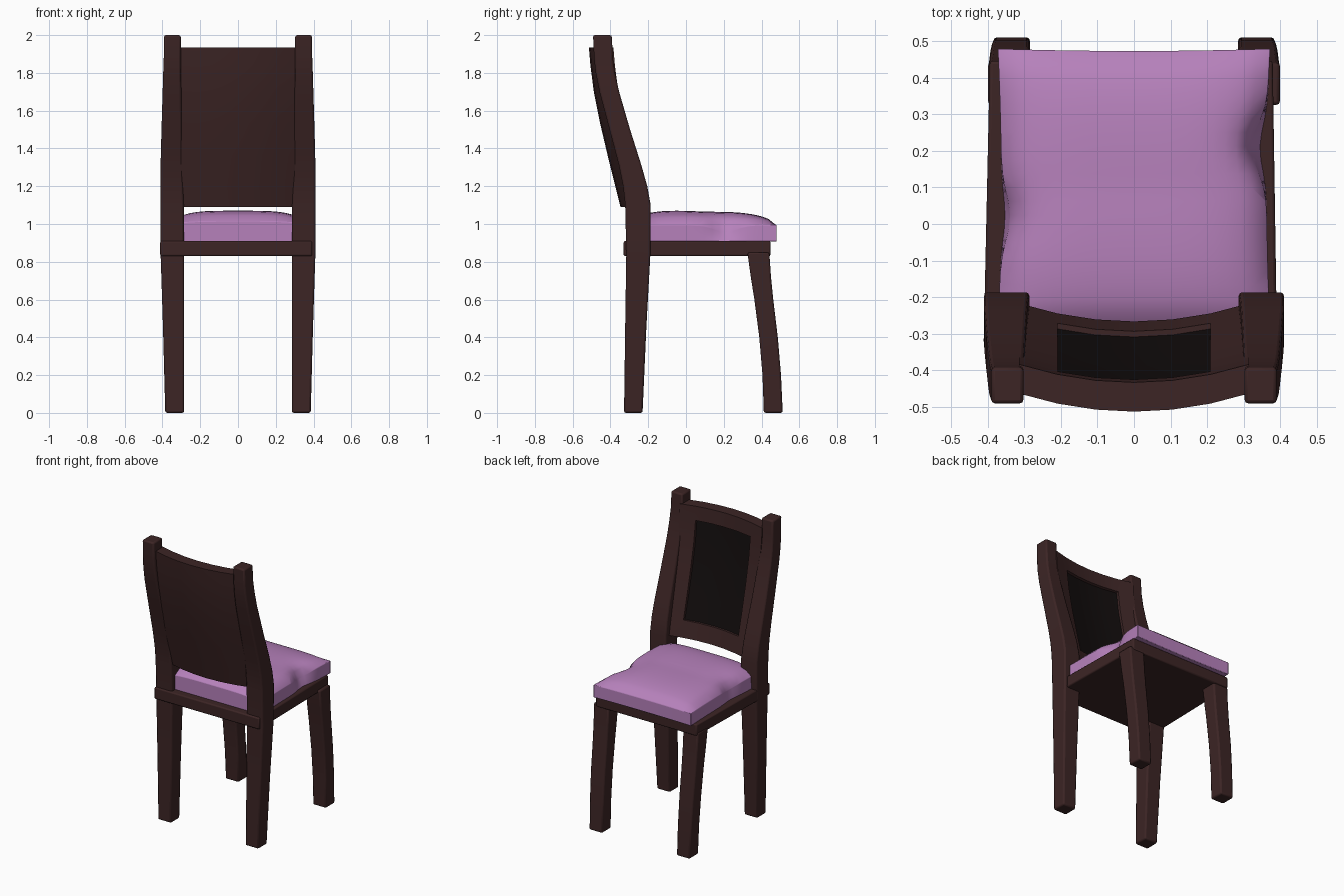
import bpy, bmesh, math

if "Cube" in bpy.data.objects:
    bpy.data.objects.remove(bpy.data.objects["Cube"])


def material(name, rgb):
    m = bpy.data.materials.new(name)
    m.diffuse_color = (*rgb, 1)
    m.use_nodes = True
    m.node_tree.nodes["Principled BSDF"].inputs["Base Color"].default_value = m.diffuse_color
    return m


WOOD = material("dark_wood", (0.045, 0.018, 0.018))
BLACK = material("black_panel", (0.006, 0.004, 0.004))
FABRIC = material("lilac_fabric", (0.47, 0.22, 0.50))


def finish(name, bm, mats, bevel=0.0, mirror=False, angle=35):
    bmesh.ops.recalc_face_normals(bm, faces=bm.faces)
    me = bpy.data.meshes.new(name)
    bm.to_mesh(me)
    bm.free()
    ob = bpy.data.objects.new(name, me)
    bpy.context.collection.objects.link(ob)
    for m in mats:
        me.materials.append(m)
    if bevel:
        b = ob.modifiers.new("Bevel", 'BEVEL')
        b.width, b.segments = bevel, 2
        b.limit_method, b.angle_limit = 'ANGLE', math.radians(40)
    if mirror:
        ob.modifiers.new("Mirror", 'MIRROR').use_mirror_merge = False
    bpy.ops.object.select_all(action='DESELECT')
    ob.select_set(True)
    bpy.context.view_layer.objects.active = ob
    bpy.ops.object.shade_smooth_by_angle(angle=math.radians(angle))
    return ob


def loft(name, sections, **kw):
    """Box-section beam through (z, x0, x1, y0, y1) sections."""
    bm = bmesh.new()
    rings = [[bm.verts.new((x, y, z)) for x, y in
              ((x0, y0), (x1, y0), (x1, y1), (x0, y1))]
             for z, x0, x1, y0, y1 in sections]
    for a, b in zip(rings, rings[1:]):
        for i in range(4):
            j = (i + 1) % 4
            bm.faces.new((a[i], a[j], b[j], b[i]))
    bm.faces.new(rings[0][::-1])
    bm.faces.new(rings[-1])
    return finish(name, bm, [WOOD], **kw)


# Rear legs running up into the backrest posts
loft("back_post", [
    (0.00, 0.285, 0.385, -0.328, -0.230),
    (0.45, 0.285, 0.397, -0.322, -0.210),
    (0.85, 0.285, 0.410, -0.316, -0.188),
    (1.10, 0.287, 0.411, -0.322, -0.187),
    (1.20, 0.290, 0.411, -0.333, -0.205),
    (1.31, 0.293, 0.410, -0.355, -0.236),
    (1.50, 0.297, 0.405, -0.405, -0.296),
    (1.70, 0.300, 0.399, -0.458, -0.354),
    (1.80, 0.302, 0.396, -0.478, -0.376),
    (1.88, 0.303, 0.393, -0.487, -0.387),
    (2.00, 0.303, 0.391, -0.492, -0.393)], bevel=0.01, mirror=True)

# Curved front legs
loft("front_leg", [
    (0.00, 0.285, 0.385, 0.412, 0.512),
    (0.20, 0.285, 0.389, 0.405, 0.503),
    (0.40, 0.285, 0.393, 0.388, 0.486),
    (0.60, 0.285, 0.396, 0.362, 0.462),
    (0.72, 0.285, 0.398, 0.343, 0.450),
    (0.85, 0.285, 0.400, 0.325, 0.441)], bevel=0.01, mirror=True)

# Seat board, a little narrower at the front
bm = bmesh.new()
ring = [(-0.412, -0.33), (0.392, -0.33), (0.380, 0.447), (-0.395, 0.447)]
base = bm.faces.new([bm.verts.new((x, y, 0.83)) for x, y in ring])
ext = bmesh.ops.extrude_face_region(bm, geom=[base])
bmesh.ops.translate(bm, vec=(0, 0, 0.08),
                    verts=[v for v in ext["geom"] if isinstance(v, bmesh.types.BMVert)])
finish("seat", bm, [WOOD], bevel=0.008)

# Bowed backrest with a recessed black panel on the sitting side
xs = [-0.315, -0.21, -0.105, 0, 0.105, 0.21, 0.315]
rows = [(1.09, -0.347), (1.20, -0.374), (1.36, -0.414), (1.53, -0.454),
        (1.70, -0.488), (1.84, -0.506), (1.935, -0.514)]
bm = bmesh.new()


def sheet(offset):
    return [[bm.verts.new((x, y + offset + 0.045 * (x / 0.3) ** 2, z)) for x in xs]
            for z, y in rows]


back, front = sheet(0), sheet(0.08)
n = len(xs) - 1
panel = []
for i in range(n):
    for j in range(n):
        for g in (back, front):
            f = bm.faces.new((g[i][j], g[i][j + 1], g[i + 1][j + 1], g[i + 1][j]))
            if g is front and 0 < i < n - 1 and 0 < j < n - 1:
                panel.append(f)
for k in range(n):
    for e in (0, n):
        bm.faces.new((back[e][k], back[e][k + 1], front[e][k + 1], front[e][k]))
        bm.faces.new((back[k][e], back[k + 1][e], front[k + 1][e], front[k][e]))
bmesh.ops.recalc_face_normals(bm, faces=bm.faces)
bmesh.ops.inset_region(bm, faces=panel, thickness=0.004, depth=-0.015)
for f in panel:
    f.material_index = 1
finish("backrest", bm, [WOOD, BLACK])

# Domed cushion, pinched on both sides
bm = bmesh.new()
bmesh.ops.create_cube(bm, size=2)
bmesh.ops.subdivide_edges(bm, edges=bm.edges[:], cuts=19, use_grid_fill=True)
for v in bm.verts:
    u, w, t = v.co
    x, y = 0.373 * u, 0.10 + 0.38 * w
    # side and front edges draw in slightly between the corners
    x *= 1 - 0.025 * (1 - w * w)
    y -= 0.006 * (1 - u * u) * max(w, 0)
    dome = ((1 - u ** 4) * (1 - abs(w) ** 3)) ** 0.6
    top = 0.995 + 0.02 * (1 - u ** 4) * max(-w, 0) + 0.07 * dome
    s = (t + 1) / 2
    z = 0.908 + (top - 0.908) * s
    # creases: a deep one on the right, a softer one on the left
    for side, cy, depth in ((1, 0.21, 0.045), (-1, 0.02, 0.025)):
        k = max(0, side * u) ** 6 * math.exp(-((y - cy) / 0.085) ** 2)
        x -= side * depth * k * (0.4 + 0.6 * s)
        z -= depth * 0.8 * k * s
    v.co = (x, y, z)
finish("cushion", bm, [FABRIC], bevel=0.006, angle=45)
